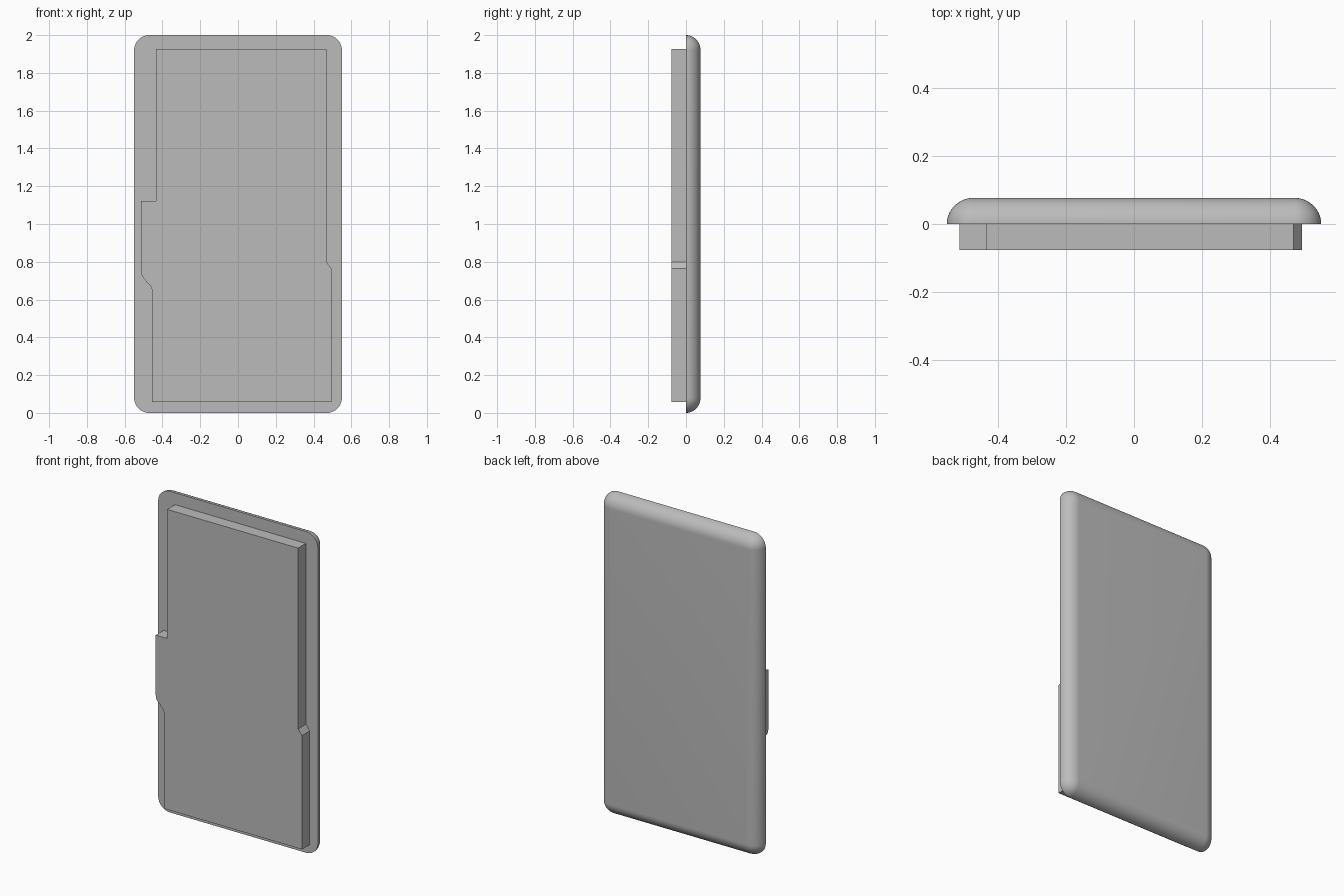
import bpy
import bmesh
from math import sin, cos, pi, radians

HALF_W, HEIGHT, DEPTH, CORNER = 0.55, 2.0, 0.077, 0.08
STEPS = 12

if "Cube" in bpy.data.objects:
    bpy.data.objects.remove(bpy.data.objects["Cube"])

grey = bpy.data.materials.new("plain grey")
grey.use_nodes = True
colour = (0.5, 0.5, 0.5, 1)
grey.diffuse_color = colour
grey.node_tree.nodes["Principled BSDF"].inputs["Base Color"].default_value = colour


def loft(name, rings):
    """Skin equal-length rings, front to back, and cap both ends."""
    bm = bmesh.new()
    loops = [[bm.verts.new(p) for p in ring] for ring in rings]
    for a, b in zip(loops, loops[1:]):
        for i in range(len(a)):
            j = (i + 1) % len(a)
            bm.faces.new((a[i], a[j], b[j], b[i]))
    bm.faces.new(loops[0])
    bm.faces.new(loops[-1])
    bmesh.ops.recalc_face_normals(bm, faces=bm.faces)
    mesh = bpy.data.meshes.new(name)
    bm.to_mesh(mesh)
    bm.free()
    mesh.materials.append(grey)
    obj = bpy.data.objects.new(name, mesh)
    bpy.context.collection.objects.link(obj)
    bpy.ops.object.select_all(action="DESELECT")
    obj.select_set(True)
    bpy.context.view_layer.objects.active = obj
    bpy.ops.object.shade_smooth_by_angle(angle=radians(30))
    return obj


def rounded_ring(radius, y):
    """Rounded rectangle sharing the corner centres of the outer rim."""
    cx, cz = HALF_W - CORNER, HEIGHT / 2 - CORNER
    ring = []
    for k, (sx, sz) in enumerate(((1, 1), (-1, 1), (-1, -1), (1, -1))):
        for i in range(STEPS + 1):
            a = (k + i / STEPS) * pi / 2
            ring.append((sx * cx + radius * cos(a), y,
                         HEIGHT / 2 + sz * cz + radius * sin(a)))
    return ring


def arc(cx, cz, rx, rz, start, end, steps=8):
    angles = [radians(start + (end - start) * i / steps) for i in range(steps + 1)]
    return [(cx + rx * cos(a), cz + rz * sin(a)) for a in angles]


# Back cover: flat front, quarter-round rim towards the back
angles = [i / STEPS * pi / 2 for i in range(STEPS)]
rings = [rounded_ring(CORNER * cos(a), DEPTH * sin(a)) for a in angles]
rings.append(rounded_ring(0.001, DEPTH))
loft("back_cover", rings)

# Front insert: stepped outline with a soft S-bend on its right edge
outline = [(-0.434, 1.926), (0.468, 1.926), (0.468, 0.80), (0.494, 0.765),
           (0.494, 0.057), (-0.455, 0.057)]
outline += arc(-0.513, 0.645, 0.058, 0.052, 0, 60)
outline += arc(-0.455, 0.75, 0.058, 0.06, 240, 180)
outline += [(-0.513, 1.122), (-0.434, 1.122)]
loft("front_insert", [[(x, y, z) for x, z in outline] for y in (-DEPTH, 0)])
